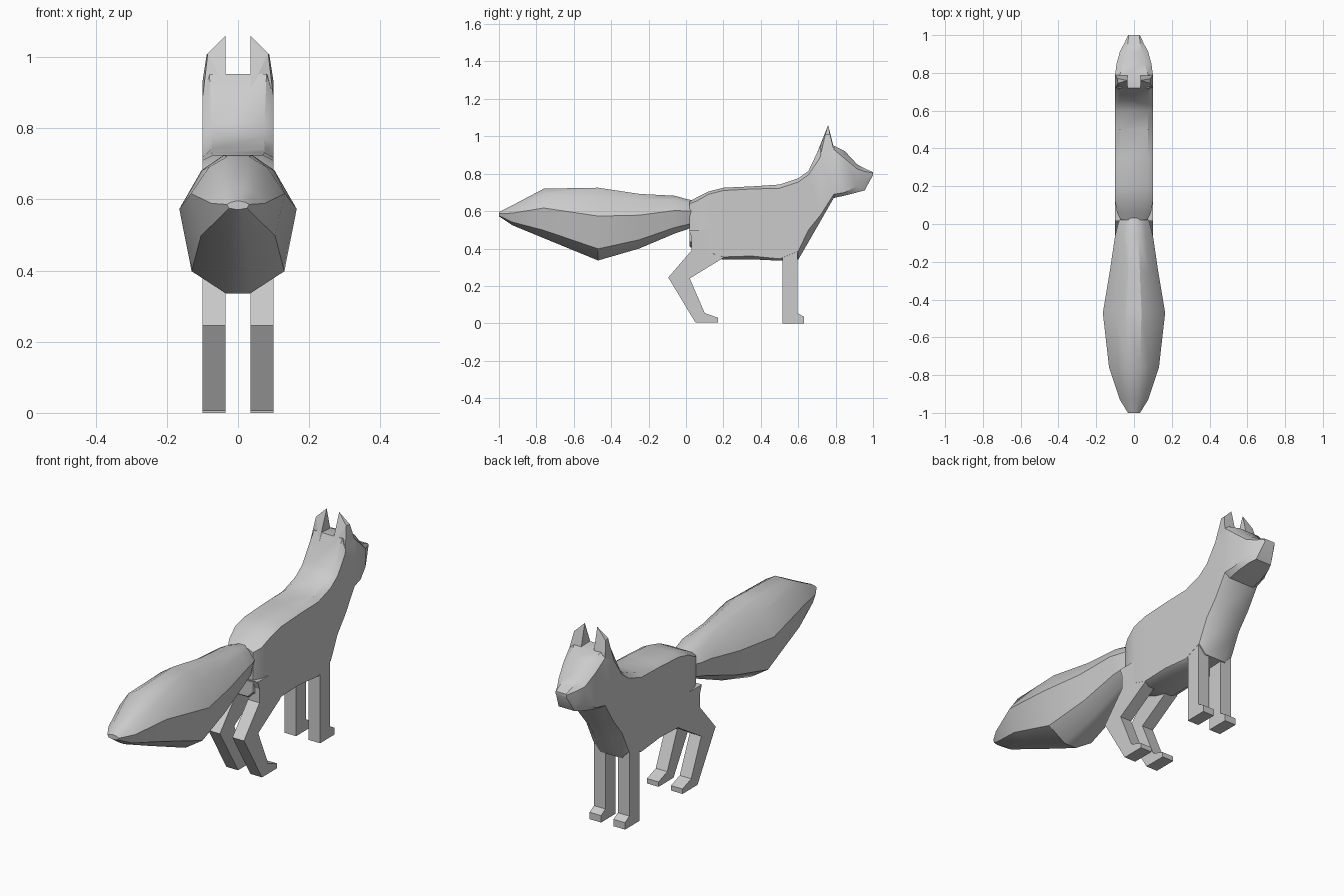
import bpy, bmesh, math

fur = bpy.data.materials.new("grey_fur")
fur.diffuse_color = (0.6, 0.6, 0.6, 1)


def finish(name, bm, smooth=None):
    bmesh.ops.recalc_face_normals(bm, faces=bm.faces)
    mesh = bpy.data.meshes.new(name)
    bm.to_mesh(mesh)
    bm.free()
    mesh.materials.append(fur)
    ob = bpy.data.objects.new(name, mesh)
    bpy.context.collection.objects.link(ob)
    if smooth:
        bpy.ops.object.select_all(action='DESELECT')
        ob.select_set(True)
        bpy.context.view_layer.objects.active = ob
        bpy.ops.object.shade_smooth_by_angle(angle=math.radians(smooth))
    return ob


def loft(name, rings, smooth):
    """Skin mirrored half sections: each ring is (y, [(x, z), ...]) from top to bottom."""
    bm = bmesh.new()
    loops = []
    for y, half in rings:
        pts = half + [(-x, z) for x, z in reversed(half)]
        loops.append([bm.verts.new((x, y, z)) for x, z in pts])
    n = len(loops[0])
    for a, b in zip(loops, loops[1:]):
        for i in range(n):
            j = (i + 1) % n
            bm.faces.new((a[i], a[j], b[j], b[i]))
    bm.faces.new(loops[0])
    bm.faces.new(loops[-1])
    return finish(name, bm, smooth)


def leg(name, profile, side):
    """Side outline (y, z) extruded across the leg's thickness."""
    bm = bmesh.new()
    a, b = ([bm.verts.new((side * x, y, z)) for y, z in profile] for x in (0.035, 0.0995))
    for i in range(len(a)):
        j = (i + 1) % len(a)
        bm.faces.new((a[i], a[j], b[j], b[i]))
    bm.faces.new(a)
    bm.faces.new(b)
    return finish(name, bm)


# Body, neck and head: y, top half width, side half width, bottom half width,
# then heights of back, upper side edge, lower side edge, underside
stations = [
    (0.02, 0.045, 0.070, 0.04, 0.652, 0.640, 0.44, 0.41),
    (0.06, 0.055, 0.090, 0.05, 0.675, 0.655, 0.41, 0.385),
    (0.12, 0.065, 0.100, 0.06, 0.705, 0.690, 0.38, 0.36),
    (0.20, 0.070, 0.100, 0.07, 0.725, 0.710, 0.355, 0.34),
    (0.35, 0.075, 0.100, 0.075, 0.732, 0.718, 0.36, 0.342),
    (0.50, 0.075, 0.100, 0.075, 0.742, 0.722, 0.345, 0.335),
    (0.60, 0.072, 0.100, 0.06, 0.775, 0.755, 0.385, 0.34),
    (0.655, 0.075, 0.100, 0.05, 0.815, 0.795, 0.50, 0.435),
    (0.72, 0.080, 0.100, 0.05, 0.953, 0.890, 0.58, 0.548),
    (0.79, 0.075, 0.100, 0.07, 0.950, 0.930, 0.69, 0.670),
    (0.85, 0.055, 0.092, 0.07, 0.920, 0.880, 0.70, 0.683),
    (0.915, 0.040, 0.074, 0.06, 0.850, 0.825, 0.735, 0.700),
    (0.955, 0.033, 0.052, 0.045, 0.828, 0.812, 0.75, 0.710),
    (1.00, 0.028, 0.031, 0.028, 0.808, 0.804, 0.797, 0.793),
]
loft("body_and_head",
     [(y, [(wt, t), (w, st), (w, sb), (wb, b)]) for y, wt, w, wb, t, st, sb, b in stations], 32)

# Bushy tail: y, half width, top, bottom, all using one ten-sided section
tail = [
    (0.05, 0.065, 0.655, 0.52), (0.00, 0.085, 0.665, 0.50), (-0.06, 0.10, 0.682, 0.48),
    (-0.25, 0.128, 0.692, 0.40), (-0.47, 0.165, 0.725, 0.336), (-0.76, 0.132, 0.72, 0.455),
    (-0.93, 0.075, 0.63, 0.525), (-1.00, 0.032, 0.595, 0.572),
]
section = [(0.24, 1), (0.62, 0.89), (1, 0.61), (0.79, 0.16), (0.21, 0)]
loft("tail", [(y, [(w * u, b + (t - b) * v) for u, v in section]) for y, w, t, b in tail], 32)

# Legs with small forward feet
front_profile = [(0.515, 0.42), (0.515, 0), (0.63, 0), (0.63, 0.035), (0.595, 0.055), (0.595, 0.42)]
hind_profile = [(0.015, 0.50), (0.03, 0.46), (0.03, 0.39), (-0.095, 0.245), (0.05, 0.005),
                (0.17, 0.005), (0.17, 0.03), (0.10, 0.055), (0.02, 0.24), (0.20, 0.35), (0.20, 0.50)]
for side, tag in ((1, "right"), (-1, "left")):
    leg("front_leg_" + tag, front_profile, side)
    leg("hind_leg_" + tag, hind_profile, side)

    # Pointed ear, tallest at the inner edge
    bm = bmesh.new()
    for x, y, z in [(0.035, 0.70, 0.91), (0.035, 0.76, 1.06), (0.035, 0.79, 0.94),
                    (0.085, 0.745, 1.01), (0.088, 0.770, 1.008),
                    (0.10, 0.715, 0.88), (0.10, 0.79, 0.93)]:
        bm.verts.new((side * x, y, z))
    bmesh.ops.convex_hull(bm, input=bm.verts)
    finish("ear_" + tag, bm)
